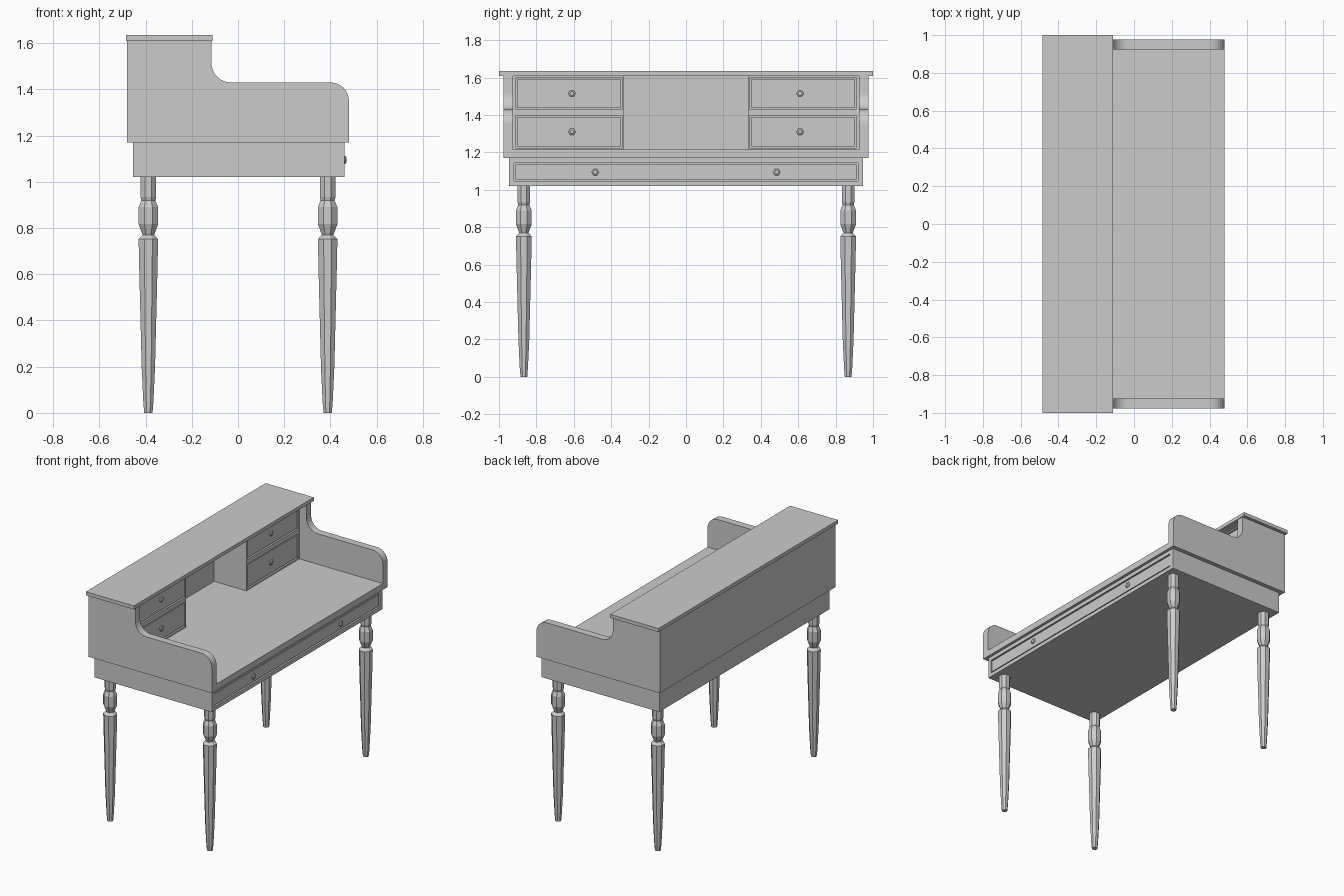
import bpy, bmesh, math
from mathutils import Matrix

if "Cube" in bpy.data.objects:
    bpy.data.objects.remove(bpy.data.objects["Cube"])


def finish(name, bm):
    bmesh.ops.recalc_face_normals(bm, faces=bm.faces)
    me = bpy.data.meshes.new(name)
    bm.to_mesh(me)
    bm.free()
    ob = bpy.data.objects.new(name, me)
    bpy.context.collection.objects.link(ob)
    return ob


def box(name, x, y, z):
    bm = bmesh.new()
    bmesh.ops.create_cube(bm, size=1)
    for v in bm.verts:
        for i, (a, b) in enumerate((x, y, z)):
            v.co[i] = a if v.co[i] < 0 else b
    return finish(name, bm)


def lathe(name, profile, sides, loc, axis='Z'):
    # stacked rings (radius to the flats, height), turned to point along Z or X
    bm = bmesh.new()
    rings = []
    for r, h in profile:
        R = r / math.cos(math.pi / sides)
        rings.append([bm.verts.new((R * math.cos((k + .5) * math.tau / sides),
                                    R * math.sin((k + .5) * math.tau / sides), h))
                      for k in range(sides)])
    for a, b in zip(rings, rings[1:]):
        for k in range(sides):
            j = (k + 1) % sides
            bm.faces.new((a[k], a[j], b[j], b[k]))
    bm.faces.new(rings[0][::-1])
    bm.faces.new(rings[-1])
    if axis == 'X':
        bm.transform(Matrix.Rotation(math.pi / 2, 4, 'Y'))
    bm.transform(Matrix.Translation(loc))
    return finish(name, bm)


def arc(cx, cz, r, a0, a1, n=8):
    return [(cx + r * math.cos(math.radians(a0 + (a1 - a0) * i / n)),
             cz + r * math.sin(math.radians(a0 + (a1 - a0) * i / n))) for i in range(n + 1)]


def fit_drawer(carcass, name, front, y, z, knobs):
    # recess in the carcass, drawer front set inside it with a thin gap, knobs
    d, g = 0.015, 0.008
    cutter = box(name + "_cutter", (front - d, front + .1), y, z)
    cutter.hide_render = True
    m = carcass.modifiers.new("recess", 'BOOLEAN')
    m.operation, m.solver, m.object = 'DIFFERENCE', 'EXACT', cutter
    bpy.context.view_layer.objects.active = carcass
    bpy.ops.object.modifier_apply(modifier=m.name)
    bpy.data.objects.remove(cutter)
    face = front - .003
    box(name, (front - d - .003, face), (y[0] + g, y[1] - g), (z[0] + g, z[1] - g))
    for ky in knobs:
        lathe(name + "_knob", [(.012, -.002), (.017, .003), (.017, .007), (.010, .012)],
              6, (face, ky, (z[0] + z[1]) / 2), 'X')


# apron with the wide drawer
apron = box("apron", (-.455, .46), (-.947, .947), (1.02, 1.17))
fit_drawer(apron, "wide_drawer", .46, (-.92, .92), (1.047, 1.143), (-.485, .485))

# writing surface, back panel and lid
box("desktop", (-.48, .48), (-.925, .925), (1.17, 1.215))
box("back_panel", (-.48, -.42), (-.925, .925), (1.215, 1.61))
box("top_slab", (-.485, -.11), (-1, 1), (1.61, 1.635))

# curved side panels
outline = ([(-.48, 1.17), (.48, 1.17)] + arc(.40, 1.35, .08, 0, 90)
           + arc(-.03, 1.515, .085, 270, 180) + [(-.115, 1.61), (-.48, 1.61)])
for s in (-1, 1):
    bm = bmesh.new()
    f = bm.faces.new([bm.verts.new((x, s * .925, z)) for x, z in outline])
    ext = bmesh.ops.extrude_face_region(bm, geom=[f])["geom"]
    bmesh.ops.translate(bm, vec=(0, s * .052, 0),
                        verts=[e for e in ext if isinstance(e, bmesh.types.BMVert)])
    finish("side_panel", bm)

    # two-drawer cabinet at each end
    cab = box("cabinet", (-.42, -.17), sorted((s * .335, s * .925)), (1.215, 1.61))
    for z in ((1.225, 1.397), (1.43, 1.601)):
        fit_drawer(cab, "small_drawer", -.17, sorted((s * .342, s * .91)), z, (s * .61,))

# turned octagonal legs
leg = [(.018, 0), (.022, .05), (.029, .2), (.034, .4), (.039, .6), (.042, .74),
       (.042, .752), (.025, .77), (.042, .817), (.042, .89), (.030, .92),
       (.034, .935), (.034, 1.02)]
for name, x in (("back_leg", -.388), ("front_leg", .388)):
    for y in (-.867, .867):
        lathe(name, leg, 8, (x, y, 0))
